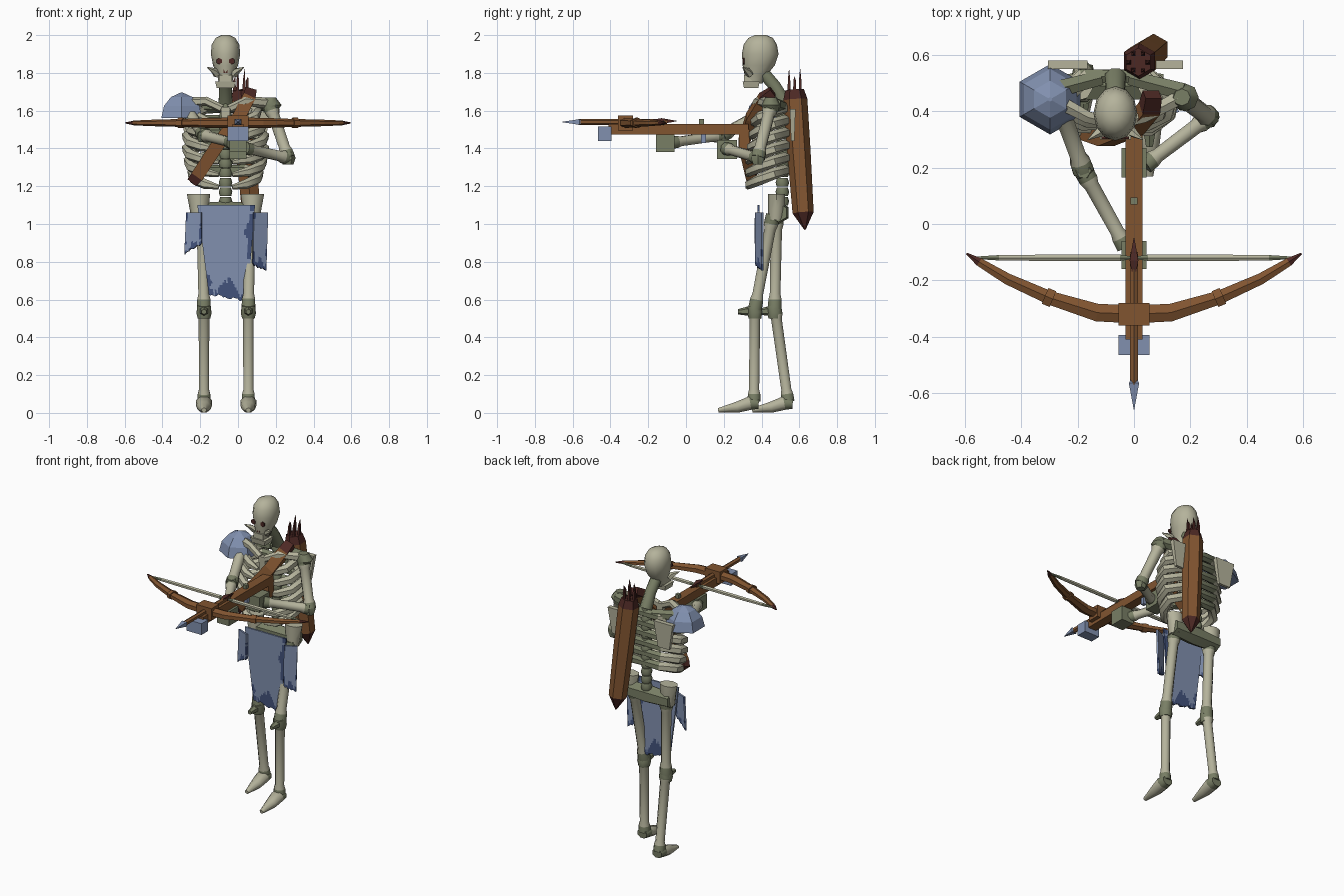
import bpy, bmesh, math, random
from mathutils import Vector

random.seed(4)
cube = bpy.data.objects.get("Cube")
if cube:
    bpy.data.objects.remove(cube)


def material(name, r, g, b):
    m = bpy.data.materials.new(name)
    m.use_nodes = True
    m.diffuse_color = (r, g, b, 1)
    m.node_tree.nodes["Principled BSDF"].inputs["Base Color"].default_value = (r, g, b, 1)
    return m


BONE = material("bone", .46, .45, .33)
JOINT = material("dark_bone", .19, .21, .13)
WOOD = material("wood", .22, .09, .03)
RED = material("red_brown", .075, .022, .018)
STEEL = material("blue_steel", .22, .28, .43)
NAVY = material("dark_blue", .055, .085, .2)
CX = -.066  # body centre line


def finish(name, bm, mats, smooth=0):
    bmesh.ops.recalc_face_normals(bm, faces=bm.faces)
    me = bpy.data.meshes.new(name)
    bm.to_mesh(me)
    bm.free()
    for m in mats:
        me.materials.append(m)
    if smooth:
        me.shade_smooth()
        me.set_sharp_from_angle(angle=math.radians(smooth))
    ob = bpy.data.objects.new(name, me)
    bpy.context.collection.objects.link(ob)
    return ob


def skin(name, rings, mats, smooth):
    """Bridge vertex rings; mats holds one material per span."""
    bm = bmesh.new()
    rows = [[bm.verts.new(p) for p in ring] for ring in rings]
    n = len(rows[0])
    used = list(dict.fromkeys(mats))
    span = lambda i: used.index(mats[min(i, len(mats) - 1)])
    for i, (a, b) in enumerate(zip(rows, rows[1:])):
        for k in range(n):
            j = (k + 1) % n
            bm.faces.new((a[k], a[j], b[j], b[k])).material_index = span(i)
    bm.faces.new(rows[0]).material_index = span(0)
    bm.faces.new(rows[-1]).material_index = span(len(rows) - 2)
    return finish(name, bm, used, smooth)


def tube(name, pts, radii, mats=(BONE,), n=8, flat=1, smooth=50):
    """Sweep a polygon along a path; flat scales the height of the section."""
    pts = [Vector(p) for p in pts]
    whole = (pts[-1] - pts[0]).normalized()
    up = Vector((0, 1, 0)) if abs(whole.z) > .75 else Vector((0, 0, 1))
    rings = []
    for i, p in enumerate(pts):
        t = (pts[min(i + 1, len(pts) - 1)] - pts[max(i - 1, 0)]).normalized()
        side = t.cross(up).normalized()
        top = side.cross(t)
        angles = [(k + .5) * math.tau / n for k in range(n)]
        rings.append([p + radii[i] * (side * math.cos(a) + top * math.sin(a) * flat) for a in angles])
    return skin(name, rings, mats, smooth)


def loft(name, rows, mats=(BONE,), n=12, smooth=50, turn=0):
    """Stack of level ellipses: x, y, z, x radius, y radius."""
    rings = [[(x + rx * math.cos(k * math.tau / n + turn), y + ry * math.sin(k * math.tau / n + turn), z)
              for k in range(n)] for x, y, z, rx, ry in rows]
    return skin(name, rings, mats, smooth)


def box(name, x, y, z, mat, taper=1):
    """Block given by its ranges; taper scales the bottom."""
    bm = bmesh.new()
    bmesh.ops.create_cube(bm, size=1)
    for v in bm.verts:
        s = taper if v.co.z < 0 else 1
        v.co = [sum(r) / 2 + c * (r[1] - r[0]) * f for r, c, f in zip((x, y, z), v.co, (s, s, 1))]
    return finish(name, bm, [mat])


def bone(name, a, b, r, end=.12):
    """Long bone with darker knuckles at both ends."""
    a, b = Vector(a), Vector(b)
    pts = [a.lerp(b, t) for t in (0, end, end * 1.6, 1 - end * 1.6, 1 - end, 1)]
    tube(name, pts, [r * k for k in (1.1, 1.15, .9, .85, 1.05, 1.1)], (JOINT, BONE, BONE, BONE, JOINT))


# Skull, jaw and face
loft("skull", [(CX, .36, 1.745, .035, .045), (CX, .37, 1.79, .045, .06), (CX, .385, 1.84, .066, .085),
               (CX, .393, 1.90, .078, .097), (CX, .393, 1.95, .073, .088), (CX, .395, 1.985, .052, .065),
               (CX, .395, 2.0, .022, .03)])
box("jaw", (CX - .055, CX + .055), (.30, .39), (1.72, 1.755), BONE, .85)
box("teeth", (CX - .035, CX + .035), (.308, .36), (1.75, 1.79), BONE)
box("nose_hole", (CX - .01, CX + .01), (.308, .316), (1.80, 1.83), RED)
for s, side in ((-1, "right"), (1, "left")):
    tube(side + "_eye", [(CX + s * .034, y, 1.862) for y in (.302, .31)], [.017] * 2, (RED,), 6)
    tube(side + "_cheek_spike", [(CX + s * .045, .34, 1.79), (CX + s * .06, .325, 1.81),
                                 (CX + s * .097, .30, 1.83)], [.02, .018, .002], n=5)

# Spine as a run of vertebrae
tube("neck", [(CX, .41, 1.80), (CX, .47, 1.73), (CX, .52, 1.64)], [.035, .035, .04], (JOINT,))
for i in range(11):
    z = 1.62 - i * .05
    loft("vertebra", [(CX, .51, z - .022, .03, .03), (CX, .51, z, .036, .036), (CX, .51, z + .024, .028, .028)],
         (JOINT,), 8)

# Ribs, sternum, collar bones and shoulder blades
box("sternum", (CX - .025, CX + .025), (.345, .375), (1.42, 1.62), BONE, .6)
for s, side in ((-1, "right"), (1, "left")):
    for i, w in enumerate((.165, .195, .205, .205, .195, .175)):
        z = 1.585 - i * .066
        f = .365 - .01 * min(i, 3)
        tube(side + "_rib", [(CX, .525, z + .03), (CX + s * w * .6, .525, z + .03), (CX + s * w, .46, z + .01),
                             (CX + s * w * .92, .39, z - .02), (CX + s * w * .6, f, z - .045),
                             (CX + s * .035, f - .01, z - .06)],
             [.026, .03, .031, .03, .026, .012], (JOINT, BONE), 6)
    tube(side + "_collar_bone", [(CX + s * .02, .36, 1.61), (CX + s * .1, .38, 1.65), (CX + s * .23, .45, 1.64)],
         [.022, .024, .03], n=6)
    box(side + "_shoulder_blade", (CX + s * .17 - .07, CX + s * .17 + .07), (.55, .58), (1.44, 1.61), BONE, .6)
    tube(side + "_shoulder_bar", [(CX + s * .05, .52, 1.62), (CX + s * .24, .47, 1.635)], [.03, .035], (JOINT,), 6)

# Pelvis
tube("pelvis_bar", [(x, .49, 1.06) for x in (CX - .17, CX, CX + .17)], [.05, .06, .05], (JOINT,), 6)
for s, side in ((-1, "right"), (1, "left")):
    x = CX + s * .14
    loft(side + "_hip_wing", [(x, .475, 1.02, .04, .04), (x, .48, 1.08, .05, .045),
                              (x + s * .003, .48, 1.16, .062, .045)], n=8)

# Legs: thigh, knee, shin and foot; the left one steps forward
for side, x, hip, knee, ankle in (("right", -.18, .48, .47, .54), ("left", .055, .46, .365, .36)):
    bone(side + "_thigh", (x + (.01 if x > 0 else -.01), hip, 1.05), (x, knee, .55), .036, .1)
    bone(side + "_shin", (x, knee, .56), (x, ankle, .06), .034, .08)
    tube(side + "_knee", [(x, knee, .50), (x, knee, .53), (x, knee - .01, .57)], [.036, .043, .037], (JOINT,))
    tube(side + "_kneecap", [(x, knee - .02, .54), (x, knee - .09, .535)], [.028, .014], (JOINT,), 6)
    tube(side + "_foot", [(x, ankle + .025, .05), (x, ankle - .02, .052), (x, ankle - .09, .03),
                          (x, ankle - .19, .014)],
         [.036, .046, .037, .014], (JOINT, BONE), 8, .85)

# Arms gripping the weapon
shoulders = {"right": (-.275, .45, 1.61), "left": (.17, .45, 1.63)}
elbows = {"right": (-.18, .19, 1.47), "left": (.265, .38, 1.35)}
wrists = {"right": (-.03, -.08, 1.43), "left": (.04, .21, 1.40)}
for side in shoulders:
    bone(side + "_upper_arm", shoulders[side], elbows[side], .037)
    bone(side + "_forearm", elbows[side], wrists[side], .032)
    x, y, z = elbows[side]
    loft(side + "_elbow", [(x, y, z - .035, .028, .028), (x, y, z, .04, .04), (x, y, z + .035, .028, .028)],
         (JOINT,), 6)
loft("left_shoulder_joint", [(.17, .45, 1.59, .035, .035), (.18, .45, 1.63, .05, .05), (.17, .45, 1.67, .03, .03)],
     (JOINT,), 8)
box("right_hand", (-.045, .045), (-.16, -.06), (1.38, 1.475), JOINT)
box("left_hand", (-.045, .045), (.165, .27), (1.345, 1.445), JOINT)

# Faceted shoulder guard
loft("shoulder_guard", [(-.298, .443, z, r, r) for z, r in ((1.56, .125), (1.625, .108), (1.672, .066), (1.695, .008))],
     (STEEL,), 6, 0, math.pi / 6)


def cloth(name, corners, nx, nz, wear):
    """Ragged sheet; corners run top left, top right, bottom left, bottom right."""
    tl, tr, bl, br = map(Vector, corners)
    bm = bmesh.new()
    grid = []
    for j in range(nz + 1):
        v = j / nz
        grid.append([bm.verts.new(tl.lerp(tr, i / nx).lerp(bl.lerp(br, i / nx), v)) for i in range(nx + 1)])
    for vert in grid[-1]:
        vert.co.z += random.uniform(-.008, .008)
    blots = [(random.choice((0, 1)), random.random(), random.uniform(.08, .16)) for _ in range(wear)]
    for j in range(nz):
        for i in range(nx):
            u, v = (i + .5) / nx, (j + .5) / nz
            f = bm.faces.new((grid[j][i], grid[j][i + 1], grid[j + 1][i + 1], grid[j + 1][i]))
            stained = any(math.hypot(u - a, (v - b) * 1.5) < r for a, b, r in blots)
            f.material_index = int(stained or v > .88 + .08 * math.sin(u * 9) + random.uniform(-.03, .03))
    mod = finish(name, bm, [STEEL, NAVY]).modifiers.new("thickness", "SOLIDIFY")
    mod.thickness = .012


# Loincloth panels
cloth("front_cloth", [(-.215, .39, 1.10), (.09, .39, 1.10), (-.155, .395, .63), (.05, .395, .59)], 24, 32, 7)
cloth("right_cloth", [(-.27, .41, 1.06), (-.19, .375, 1.06), (-.28, .41, .84), (-.19, .375, .90)], 8, 14, 7)
cloth("left_cloth", [(.08, .375, 1.06), (.155, .41, 1.06), (.075, .375, .79), (.145, .41, .75)], 8, 16, 4)

# Quiver with arrows
top, low = Vector((.015, .575, 1.71)), Vector((.07, .62, 1.06))
tube("quiver", [top, top.lerp(low, .08), top.lerp(low, .5), low, (.078, .63, .97)],
     [.05, .064, .062, .056, .004], (RED, WOOD, WOOD, RED), 6, 1, 0)
for k in range(6):
    a = k * math.tau / 6
    p = top + Vector((math.cos(a), math.sin(a), 0)) * .034
    tube("arrow", [p - Vector((0, 0, .03)), p + Vector((0, 0, .05)), p + Vector((.004, 0, .07 + .02 * (k % 3)))],
         [.012, .009, .001], (RED,), 4, 1, 0)

# Chest strap
tube("chest_strap", [(.065, .46, 1.70), (.055, .41, 1.665), (.0, .345, 1.56), (-.1, .305, 1.43),
                     (-.215, .345, 1.255), (-.24, .36, 1.225)],
     [.042, .048, .05, .05, .048, .04], (RED, WOOD, WOOD, WOOD, RED), 4, .8, 0)

# Crossbow stock and fittings
box("stock", (-.03, .03), (-.41, .33), (1.475, 1.53), WOOD)
box("stock_butt", (-.03, .03), (.28, .335), (1.39, 1.50), WOOD)
box("bow_mount", (-.055, .055), (-.36, -.28), (1.495, 1.575), WOOD)
box("front_weight", (-.055, .055), (-.465, -.395), (1.44, 1.515), STEEL)
box("trigger", (-.012, .012), (.08, .105), (1.43, 1.48), STEEL)
box("sight", (-.012, .012), (.07, .095), (1.53, 1.555), JOINT)

# Bow limbs, bands and string
for s, side in ((-1, "right"), (1, "left")):
    arc = [(s * x, y, 1.535) for x, y in ((.0, -.32), (.13, -.315), (.3, -.262), (.45, -.195), (.55, -.135), (.595, -.105))]
    tube(side + "_limb", arc, [.038, .036, .028, .023, .017, .004], (WOOD, WOOD, WOOD, WOOD, RED), 6, .75, 0)
    tube(side + "_limb_band", [(s * .288, -.267, 1.535), (s * .316, -.255, 1.535)], [.035] * 2, (WOOD,), 6, .8, 0)
    tube(side + "_string", [(s * x, -.12, 1.535) for x in (.0, .05, .3, .48, .575)],
         [.004, .013, .013, .011, .004], (JOINT, BONE, BONE, JOINT), 6, 1, 0)

# Loaded bolt
tube("bolt_shaft", [(0, -.1, 1.54), (0, -.57, 1.54)], [.016] * 2, (WOOD,), 6, 1, 0)
tube("bolt_head", [(0, y, 1.54) for y in (-.55, -.565, -.66)], [.012, .026, .001], (STEEL,), 4, .8, 0)
tube("bolt_fletching", [(0, y, 1.545) for y in (-.05, -.13, -.18)], [.002, .022, .008], (RED,), 4, 1, 0)
